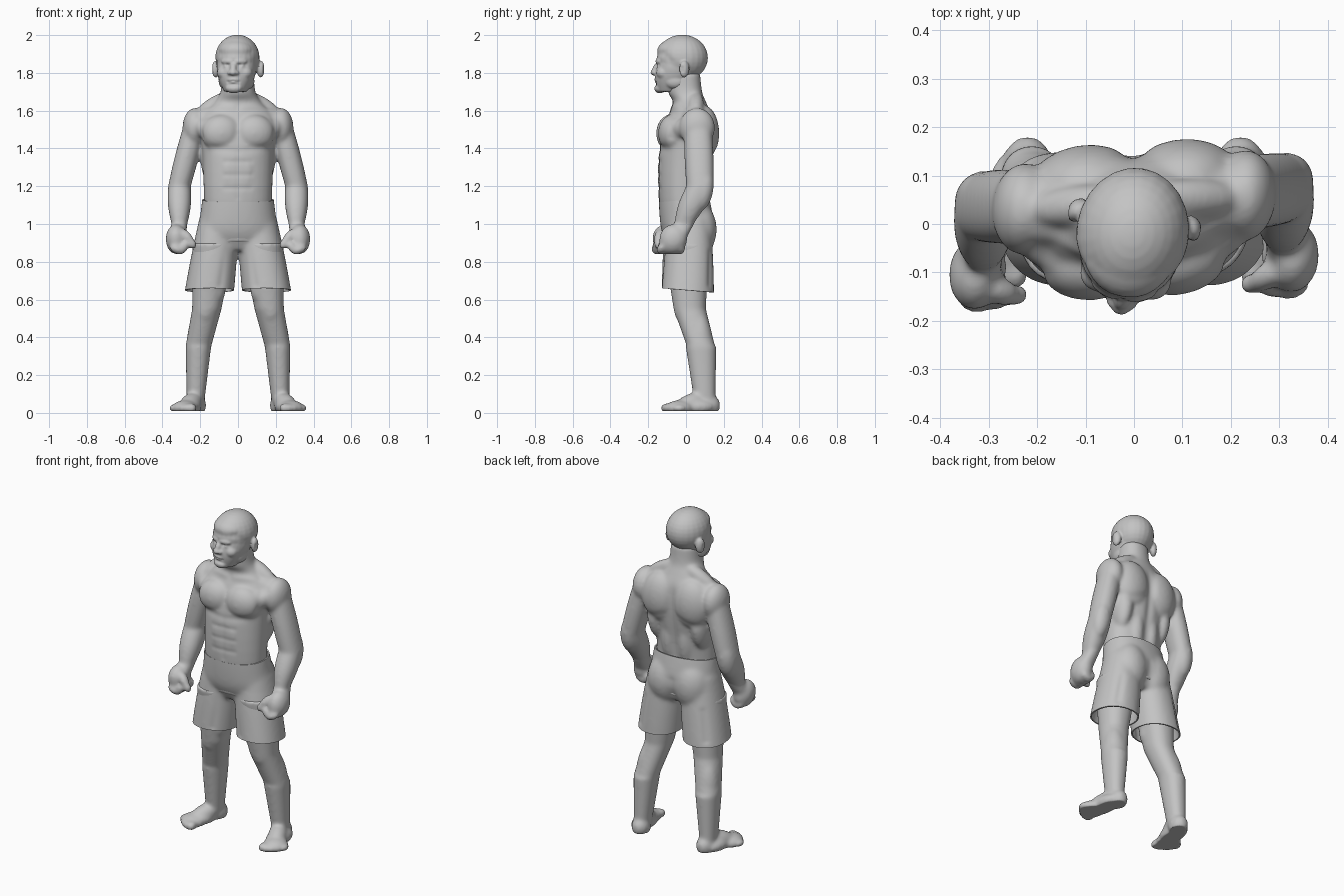
import bpy, bmesh, math
from mathutils import Vector, Matrix

if "Cube" in bpy.data.objects:
    bpy.data.objects.remove(bpy.data.objects["Cube"])

grey = bpy.data.materials.new("clay grey")
grey.use_nodes = True
grey.diffuse_color = (.55, .55, .55, 1)
grey.node_tree.nodes["Principled BSDF"].inputs["Base Color"].default_value = grey.diffuse_color


def loft(bm, rings, power=2.2, sides=32, steps=4):
    """Closed skin over level rings (x, y, z, x radius, y radius), eased between rings."""
    points = [Vector(ring) for ring in rings]
    points = [points[0], *points, points[-1]]
    path = []
    for before, start, end, after in zip(points, points[1:], points[2:], points[3:]):
        leave, arrive = (end - before) / 2, (after - start) / 2
        for step in range(steps):
            t = step / steps
            ease = t * t * (3 - 2 * t)
            path.append(start.lerp(end, ease) + leave * t * (1 - t) ** 2 - arrive * t * t * (1 - t))
    path.append(points[-1])
    loops = []
    for x, y, z, rx, ry in path:
        loop = []
        for k in range(sides):
            c, s = math.cos(math.tau * k / sides), math.sin(math.tau * k / sides)
            loop.append(bm.verts.new((x + rx * math.copysign(abs(c) ** (2 / power), c),
                                      y + ry * math.copysign(abs(s) ** (2 / power), s), z)))
        loops.append(loop)
    faces = [bm.faces.new(loops[0]), bm.faces.new(loops[-1])]
    for low, high in zip(loops, loops[1:]):
        for k in range(sides):
            n = (k + 1) % sides
            faces.append(bm.faces.new((low[k], low[n], high[n], high[k])))
    bmesh.ops.recalc_face_normals(bm, faces=faces)


def limb(bm, start, end, thick, thin, bulge=0, depth=1.1):
    """Tapered limb between two joints, swelling in the middle."""
    rings = []
    for t in (0, .25, .5, .75, 1):
        radius = thick + (thin - thick) * t + bulge * math.sin(math.pi * t)
        rings.append((*Vector(start).lerp(Vector(end), t), radius, radius * depth))
    loft(bm, rings)


def blob(bm, centre, radii, turn=Matrix()):
    place = Matrix.Translation(centre) @ turn.to_4x4() @ Matrix.Diagonal((*radii, 1))
    bmesh.ops.create_uvsphere(bm, u_segments=24, v_segments=16, radius=1, matrix=place)


def muscle(bm, start, end, radius):
    """Stretched ellipsoid reaching from start to end."""
    start, end = Vector(start), Vector(end)
    along = end - start
    turn = along.to_track_quat('Z', 'Y').to_matrix()
    blob(bm, (start + end) / 2, (radius, radius, along.length / 2 + radius * .6), turn)


def mirror_half(bm):
    copy = bmesh.ops.duplicate(bm, geom=bm.verts[:] + bm.edges[:] + bm.faces[:])["geom"]
    for item in copy:
        if isinstance(item, bmesh.types.BMVert):
            item.co.x *= -1
    bmesh.ops.reverse_faces(bm, faces=[f for f in copy if isinstance(f, bmesh.types.BMFace)])


def fuse(name, bm, voxel, passes):
    """Merge overlapping parts into one softened skin."""
    mesh = bpy.data.meshes.new(name)
    bm.to_mesh(mesh)
    bm.free()
    mesh.materials.append(grey)
    ob = bpy.data.objects.new(name, mesh)
    bpy.context.collection.objects.link(ob)
    bpy.ops.object.select_all(action='DESELECT')
    ob.select_set(True)
    bpy.context.view_layer.objects.active = ob
    merge = ob.modifiers.new("merge", 'REMESH')
    merge.mode, merge.voxel_size = 'VOXEL', voxel
    soften = ob.modifiers.new("soften", 'SMOOTH')
    soften.factor, soften.iterations = .5, passes
    bpy.ops.object.modifier_apply(modifier=merge.name)
    bpy.ops.object.modifier_apply(modifier=soften.name)
    return ob


def carve(ob, start, end, radius=.02, depth=.006):
    """Press a soft groove into the skin on both sides; negative depth raises a ridge."""
    start, end = Vector(start), Vector(end)
    along = end - start
    moves = []
    for v in ob.data.vertices:
        point = Vector((abs(v.co.x), v.co.y, v.co.z))
        t = min(1, max(0, (point - start).dot(along) / along.length_squared))
        gap = (point - start - along * t).length / radius
        if gap < 2:
            moves.append((v, v.normal * depth * math.exp(-gap * gap)))
    for v, move in moves:
        v.co -= move


def pose(ob, rule):
    for v in ob.data.vertices:
        v.co = rule(v.co)
    bpy.ops.object.shade_smooth_by_angle(angle=math.radians(60))


def twist(point):
    """Turn the upper body slightly and keep the soles flat on the floor."""
    amount = min(1, max(0, (point.z - .65) / .3))
    return Vector((point.x, point.y + .06 * amount * point.x, max(point.z, .01)))


# Left joints
shoulder, elbow = Vector((.235, .05, 1.5)), Vector((.31, .055, 1.2))
wrist, palm = Vector((.31, -.03, 1)), Vector((.327, -.085, .92))
hip, knee = Vector((.13, 0, .9)), Vector((.165, .02, .55))
calf, ankle = Vector((.21, .08, .35)), Vector((.225, .1, .05))
heel, ball = Vector((.22, .12, .04)), Vector((.28, -.035, .025))

# Limbs
bm = bmesh.new()
limb(bm, shoulder, elbow, thick=.06, thin=.06, bulge=.004, depth=1.2)
limb(bm, elbow, wrist, thick=.06, thin=.042, bulge=.01, depth=1.2)
limb(bm, wrist, palm, thick=.042, thin=.05, depth=1.3)
limb(bm, hip, knee, thick=.11, thin=.078)
limb(bm, knee, calf, thick=.078, thin=.068)
limb(bm, calf, ankle, thick=.068, thin=.046, depth=1.2)
muscle(bm, elbow + Vector((0, .03, .06)), elbow + Vector((.01, 0, -.1)), radius=.056)
muscle(bm, (.195, .06, .52), (.215, .095, .24), radius=.066)
muscle(bm, (.17, -.01, .6), (.175, 0, .5), radius=.06)
muscle(bm, (.12, -.01, .7), (.13, -.01, .6), radius=.06)

# Shoulder, chest, belly and back muscles
blob(bm, (.228, .045, 1.51), (.066, .095, .105))
muscle(bm, (.05, .03, 1.55), (.22, .04, 1.535), radius=.085)
muscle(bm, (.04, .05, 1.68), (.2, .04, 1.59), radius=.042)
blob(bm, (.085, -.075, 1.48), (.11, .078, .1))
muscle(bm, (.08, -.08, 1.48), (.2, -.01, 1.52), radius=.065)
muscle(bm, (.045, -.09, 1.4), (.045, -.09, 1.15), radius=.058)
blob(bm, (.14, .045, 1.38), (.06, .09, .18))
blob(bm, (.1, .085, 1.48), (.12, .085, .15))
muscle(bm, (.05, .075, 1.35), (.05, .06, 1.1), radius=.055)

# Fist
blob(bm, palm, (.056, .075, .08))
for finger in range(4):
    knuckle = palm + Vector((.02, .034 * finger - .06, -.045))
    bend = knuckle + Vector((-.05, 0, -.02))
    muscle(bm, knuckle, bend, radius=.025)
    muscle(bm, bend, bend + Vector((-.02, 0, .04)), radius=.022)
thumb = Vector((.25, -.135, .91))
muscle(bm, palm + Vector((-.03, -.03, .04)), thumb, radius=.027)
muscle(bm, thumb, thumb + Vector((-.015, 0, -.03)), radius=.023)

# Foot
blob(bm, heel, (.052, .062, .06))
muscle(bm, heel + Vector((0, -.03, .035)), ball, radius=.052)
blob(bm, ball, (.07, .075, .042))
blob(bm, heel.lerp(ball, .5), (.058, .11, .045))
for toe in range(5):
    tip = ball + Vector((.025 * toe - .035, .004 * toe * toe - .085, 0))
    muscle(bm, tip + Vector((0, .04, 0)), tip, radius=.027 - .002 * toe)
mirror_half(bm)

# Trunk and neck
loft(bm, [(0, .01, .9, .17, .12), (0, -.02, 1.13, .18, .124), (0, 0, 1.4, .19, .142),
          (0, .02, 1.55, .21, .122), (0, .02, 1.64, .13, .088), (0, -.005, 1.7, .092, .09),
          (0, -.01, 1.8, .085, .085)])
body = fuse("body", bm, voxel=.008, passes=18)

# Chest, belly, collarbone, shoulder and back relief
carve(body, (0, -.15, 1.57), (0, -.16, 1.4))
carve(body, (0, -.16, 1.39), (.15, -.13, 1.4))
carve(body, (0, -.15, 1.38), (0, -.15, 1.14), radius=.015, depth=.003)
for row in range(3):
    height = 1.33 - .07 * row
    carve(body, (0, -.145, height), (.07, -.145, height), radius=.014, depth=.003)
carve(body, (.03, -.08, 1.62), (.17, -.03, 1.62), depth=-.005)
carve(body, (.19, -.05, 1.59), (.19, -.09, 1.46))
carve(body, (0, .16, 1.6), (0, .12, 1.13), radius=.025, depth=.01)
carve(body, (.05, .16, 1.4), (.16, .14, 1.36), radius=.025, depth=.004)
pose(body, twist)

# Head: ears, cheeks, brows, nostrils and jaw corners are mirrored
bm = bmesh.new()
blob(bm, (.12, .01, 1.82), (.02, .028, .045), Matrix.Rotation(.5, 3, 'Z'))
blob(bm, (.055, -.11, 1.8), (.04, .04, .035))
muscle(bm, (.01, -.15, 1.86), (.06, -.13, 1.86), radius=.017)
blob(bm, (.018, -.163, 1.8), (.014, .016, .013))
blob(bm, (.04, -.14, 1.835), (.018, .012, .01))
blob(bm, (.065, -.05, 1.755), (.03, .055, .04))
mirror_half(bm)
blob(bm, (0, -.02, 1.88), (.117, .137, .122))
blob(bm, (0, -.06, 1.91), (.098, .096, .07))
limb(bm, (0, -.085, 1.7), (0, -.03, 1.85), thick=.058, thin=.108, bulge=.012, depth=1.12)
blob(bm, (0, -.118, 1.765), (.058, .044, .06))
muscle(bm, (0, -.15, 1.845), (0, -.17, 1.806), radius=.018)
blob(bm, (0, -.173, 1.802), (.019, .018, .016))
blob(bm, (0, -.14, 1.718), (.045, .03, .026))
blob(bm, (0, -.143, 1.76), (.038, .028, .022))
head = fuse("head", bm, voxel=.006, passes=5)

# Eye sockets, mouth, chin crease, hairline and ear bowls
carve(head, (.03, -.145, 1.842), (.055, -.13, 1.84), radius=.012)
carve(head, (0, -.17, 1.757), (.03, -.155, 1.753), radius=.006)
carve(head, (0, -.16, 1.737), (.02, -.155, 1.737), radius=.01, depth=.004)
carve(head, (0, -.15, 1.905), (.07, -.12, 1.905), depth=.004)
carve(head, (.09, -.1, 1.9), (.11, -.06, 1.86), depth=.004)
carve(head, (.14, 0, 1.825), (.14, 0, 1.81), radius=.012)
turn = Matrix.Rotation(math.radians(-9), 3, 'Z')
pose(head, lambda point: turn @ point)

# Shorts: flared legs and a seat, trimmed at waist and hem, then hollowed
bm = bmesh.new()
limb(bm, (.1, .01, 1.03), (.16, .01, .58), thick=.105, thin=.133, bulge=.004, depth=1.06)
blob(bm, (.085, .055, .97), (.11, .103, .15))
mirror_half(bm)
loft(bm, [(0, .01, .86, .16, .09), (0, .01, .95, .21, .135), (0, 0, 1.05, .2, .14),
          (0, -.015, 1.18, .184, .13)])
shorts = fuse("shorts", bm, voxel=.009, passes=22)
carve(shorts, (0, .15, 1.0), (0, .14, .9), radius=.025)
carve(shorts, (.06, -.13, .85), (.09, -.12, .68), depth=.005)
carve(shorts, (.2, .13, .85), (.22, .12, .68), depth=.006)
bm = bmesh.new()
bm.from_mesh(shorts.data)
for height, normal in ((.65, (0, -.08, -1)), (1.13, (0, -.1, 1))):
    bmesh.ops.bisect_plane(bm, geom=bm.verts[:] + bm.edges[:] + bm.faces[:],
                           plane_co=(0, 0, height), plane_no=normal, clear_outer=True)
bm.to_mesh(shorts.data)
bm.free()
cloth = shorts.modifiers.new("cloth", 'SOLIDIFY')
cloth.thickness, cloth.offset = .008, -1
bpy.ops.object.modifier_apply(modifier=cloth.name)
pose(shorts, twist)
